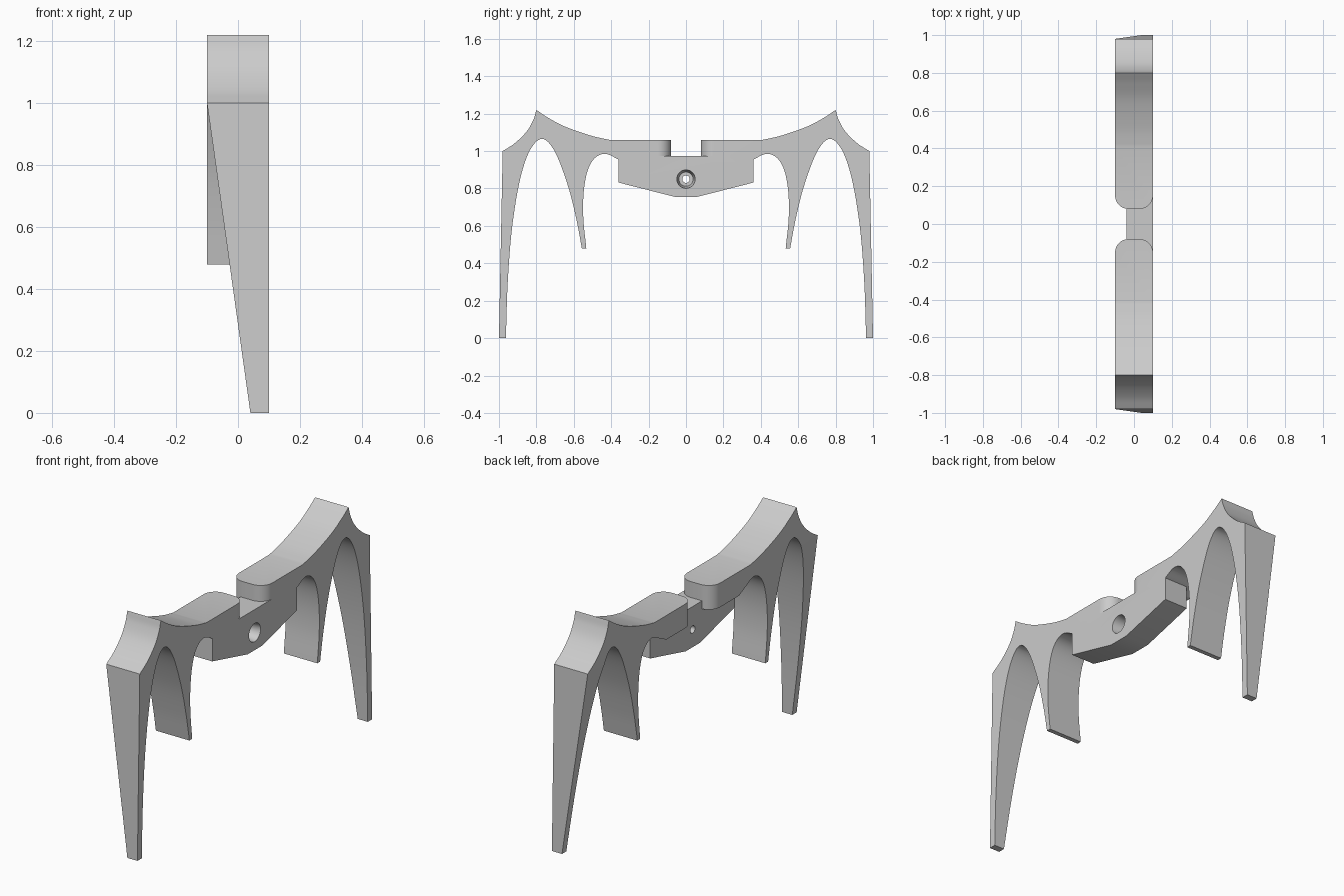
import bpy, bmesh, math
from mathutils import Vector

if "Cube" in bpy.data.objects:
    bpy.data.objects.remove(bpy.data.objects["Cube"], do_unlink=True)

grey = bpy.data.materials.new("plain grey")
grey.use_nodes = True
grey.diffuse_color = (0.6, 0.6, 0.6, 1)
grey.node_tree.nodes["Principled BSDF"].inputs["Base Color"].default_value = (0.6, 0.6, 0.6, 1)


def smooth_path(points, steps=6):
    """Smooth curve through all the given points."""
    p = [Vector(q) for q in points]
    p = [2 * p[0] - p[1]] + p + [2 * p[-1] - p[-2]]
    out = []
    for a, b, c, d in zip(p, p[1:], p[2:], p[3:]):
        for i in range(steps):
            t = i / steps
            out.append(b + 0.5 * t * (c - a + t * (2 * a - 5 * b + 4 * c - d
                                                   + t * (3 * (b - c) + d - a))))
    return out + [p[-2]]


def prism(name, outline, offset):
    """Extrude a closed 3D outline by an offset; returns the object."""
    bm = bmesh.new()
    face = bm.faces.new([bm.verts.new(v) for v in outline])
    moved = bmesh.ops.extrude_face_region(bm, geom=[face])["geom"]
    bmesh.ops.translate(bm, vec=offset,
                        verts=[v for v in moved if isinstance(v, bmesh.types.BMVert)])
    # extrusion may leave the source face in place, so normals are rebuilt
    bmesh.ops.recalc_face_normals(bm, faces=bm.faces)
    return finish(name, bm)


def finish(name, bm):
    mesh = bpy.data.meshes.new(name)
    bm.to_mesh(mesh)
    bm.free()
    mesh.materials.append(grey)
    ob = bpy.data.objects.new(name, mesh)
    bpy.context.collection.objects.link(ob)
    return ob


def boolean(target, tool, operation):
    """Apply a boolean and discard the tool."""
    mod = target.modifiers.new("boolean", "BOOLEAN")
    mod.operation, mod.solver, mod.object = operation, "EXACT", tool
    bpy.context.view_layer.objects.active = target
    bpy.ops.object.modifier_apply(modifier=mod.name)
    bpy.data.objects.remove(tool, do_unlink=True)


# Arm outline (y, z): top ridge, outer leg, tall arch, inner leg, small arch
ridge = smooth_path([(0.41, 1.06), (0.51, 1.083), (0.65, 1.132), (0.74, 1.18), (0.8, 1.22)])
shoulder = smooth_path([(0.8, 1.22), (0.815, 1.17), (0.85, 1.107), (0.914, 1.043), (0.98, 1.0)])
tall_arch = smooth_path([(0.963, 0), (0.953, 0.3), (0.93, 0.59), (0.888, 0.845),
                         (0.834, 1.005), (0.768, 1.065), (0.70, 0.995),
                         (0.63, 0.81), (0.585, 0.63), (0.557, 0.48)])
small_arch = smooth_path([(0.533, 0.48), (0.549, 0.64), (0.547, 0.78), (0.526, 0.895),
                          (0.487, 0.963), (0.43, 0.985), (0.365, 0.957), (0.31, 0.93)])
arm_outline = ([Vector((0.08, 1.06))] + ridge + shoulder[1:] + [Vector((1, 0))]
               + tall_arch + small_arch + [Vector((0.08, 0.93))])


def make_arm(name, side):
    arm = prism(name, [(-0.1, side * p.x, p.y) for p in arm_outline], (0.2, 0, 0))
    # Round the inner end in plan
    bm = bmesh.new()
    bm.from_mesh(arm.data)
    corners = [e for e in bm.edges
               if all(abs(abs(v.co.y) - 0.08) < 1e-4 for v in e.verts)
               and abs(e.verts[0].co.x - e.verts[1].co.x) < 1e-4]
    bmesh.ops.bevel(bm, geom=corners, offset=0.07, segments=10, profile=0.5,
                    affect="EDGES")
    bm.to_mesh(arm.data)
    bm.free()
    # Taper the outer leg on one side
    wedge = prism("leg_taper", [(x, side * 0.768, z) for x, z in
                                [(-0.1, 1), (0.054, -0.1), (-0.3, -0.1), (-0.3, 1)]],
                  (0, side * 0.4, 0))
    boolean(arm, wedge, "DIFFERENCE")
    return arm


# Thinner centre block joining the arms
half = [(0.06, 0.755), (0.362, 0.832), (0.362, 0.974)]
block_outline = half + [(-y, z) for y, z in reversed(half)]
frame = prism("support_frame", [(-0.04, y, z) for y, z in block_outline], (0.14, 0, 0))


def bore(r1, r2, x1, x2):
    bm = bmesh.new()
    bmesh.ops.create_cone(bm, cap_ends=True, segments=32, radius1=r1, radius2=r2,
                          depth=x2 - x1)
    ob = finish("bore", bm)
    ob.rotation_euler.y = math.pi / 2
    ob.location = ((x1 + x2) / 2, 0, 0.85)
    bpy.context.view_layer.update()
    return ob


# Through hole with a wider recess on one side
boolean(frame, bore(0.02, 0.02, -0.2, 0.2), "DIFFERENCE")
boolean(frame, bore(0.038, 0.051, 0.03, 0.11), "DIFFERENCE")

for side, name in ((-1, "front_arm"), (1, "back_arm")):
    boolean(frame, make_arm(name, side), "UNION")

# Smooth the curved walls, keep the corners crisp
bpy.ops.object.select_all(action="DESELECT")
frame.select_set(True)
bpy.context.view_layer.objects.active = frame
bpy.ops.object.shade_smooth_by_angle(angle=math.radians(30))
